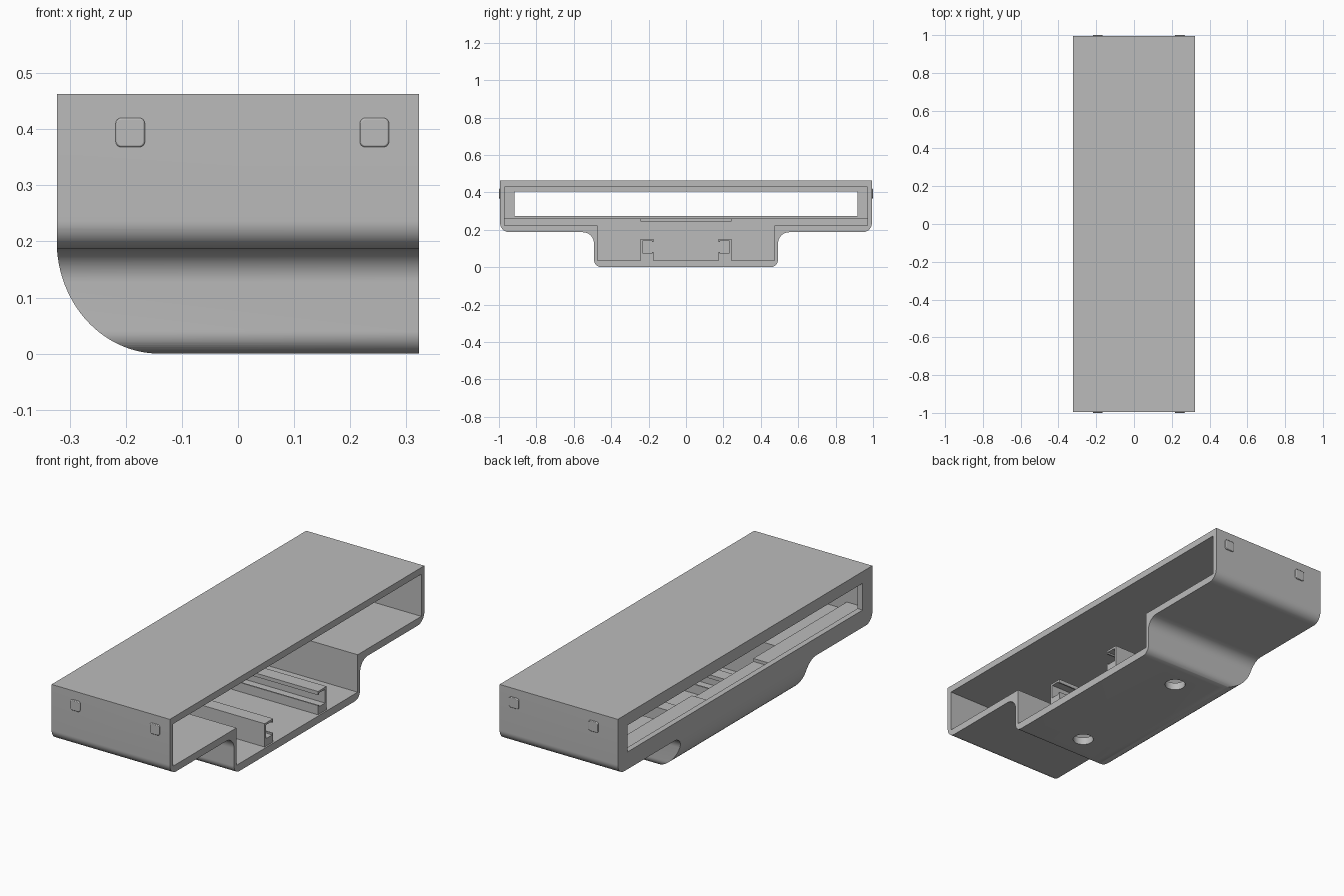
import bpy, bmesh, math
from mathutils import Vector

if "Cube" in bpy.data.objects:
    bpy.data.objects.remove(bpy.data.objects["Cube"], do_unlink=True)

grey = bpy.data.materials.new("plain grey")
grey.use_nodes = True
GREY = (0.5, 0.5, 0.5, 1)
grey.diffuse_color = GREY
grey.node_tree.nodes["Principled BSDF"].inputs["Base Color"].default_value = GREY


def arc(cu, cv, ru, rv, start, end, n=12):
    angles = [math.radians(start + (end - start) * i / n) for i in range(n + 1)]
    return [(cu + ru * math.cos(a), cv + rv * math.sin(a)) for a in angles]


def prism(name, outline, low, high, axis):
    """Extrude a closed outline along x (outline is y, z), y (x, z) or z (x, y)."""
    def place(u, v, w):
        return {"x": (w, u, v), "y": (u, w, v), "z": (u, v, w)}[axis]
    bm = bmesh.new()
    face = bm.faces.new([bm.verts.new(place(u, v, low)) for u, v in outline])
    new = bmesh.ops.extrude_face_region(bm, geom=[face])["geom"]
    shift = Vector(place(0, 0, high - low))
    bmesh.ops.translate(bm, vec=shift, verts=[g for g in new if isinstance(g, bmesh.types.BMVert)])
    bmesh.ops.recalc_face_normals(bm, faces=bm.faces)
    mesh = bpy.data.meshes.new(name)
    bm.to_mesh(mesh)
    bm.free()
    mesh.materials.append(grey)
    obj = bpy.data.objects.new(name, mesh)
    bpy.context.collection.objects.link(obj)
    return obj


def rect(u0, u1, v0, v1):
    return [(u0, v0), (u1, v0), (u1, v1), (u0, v1)]


def mirrored(half):
    return half + [(-u, v) for u, v in reversed(half)]


def select(obj):
    bpy.ops.object.select_all(action="DESELECT")
    obj.select_set(True)
    bpy.context.view_layer.objects.active = obj


def boolean(target, tool, operation="DIFFERENCE"):
    mod = target.modifiers.new("cut", "BOOLEAN")
    mod.object, mod.operation, mod.solver = tool, operation, "EXACT"
    select(target)
    bpy.ops.object.modifier_apply(modifier=mod.name)
    bpy.data.objects.remove(tool, do_unlink=True)


def smooth(obj):
    select(obj)
    bpy.ops.object.shade_smooth_by_angle(angle=math.radians(30))


X, Y, TOP = 0.323, 0.994, 0.463      # half width, half length, height
WING, SHELF, BACK = 0.187, 0.26, -0.2

# Outer shell: wide upper box with a narrower belly, blended by fillets
half = [(Y, TOP)]
half += arc(Y - 0.05, WING + 0.05, 0.05, 0.05, 0, -90)
half += arc(0.552, WING - 0.06, 0.06, 0.06, 90, 180)
half += arc(0.452, 0.04, 0.04, 0.04, 0, -90)
shell = prism("shell", mirrored(half), -X, X, "x")

# Sweep the belly up to the window side
side = [(-X, TOP), (X, TOP), (X, 0)] + arc(-0.14, 0.2, X - 0.14, 0.2, 270, 180, 32)
boolean(shell, prism("side_shape", side, -1.2, 1.2, "y"), "INTERSECT")

# Main cavity, open on the +x side
cavity = mirrored([(0.97, 0.43), (0.97, 0.222), (0.473, 0.222), (0.473, 0.037)])
boolean(shell, prism("cavity_cutter", cavity, BACK, X + 0.1, "x"))

# Space above the shelf, its shallow recess and the long window
boolean(shell, prism("shelf_cutter", rect(-0.97, 0.97, SHELF, 0.43), -0.295, BACK + 0.02, "x"))
boolean(shell, prism("recess_cutter", rect(-0.24, 0.24, 0.245, 0.3), -0.285, BACK + 0.02, "x"))
boolean(shell, prism("window_cutter", rect(-0.918, 0.918, 0.273, 0.405), -0.4, -0.25, "x"))

# Screw holes through the belly floor
for s in (-1, 1):
    hole = arc(0.03, 0.34 * s, 0.048, 0.048, 0, 360, 32)[:-1]
    boolean(shell, prism("hole_cutter", hole, -0.1, 0.1, "z"))
smooth(shell)

# Pair of channel rails facing each other on the belly floor
for s, label in ((-1, "front"), (1, "back")):
    channel = [(0.242, 0.034), (0.242, 0.152), (0.175, 0.152), (0.175, 0.134), (0.182, 0.134),
               (0.182, 0.142), (0.23, 0.142), (0.23, 0.074), (0.182, 0.074), (0.182, 0.082),
               (0.175, 0.082), (0.175, 0.034)]
    prism(label + "_rail", [(u * s, v) for u, v in channel], BACK - 0.01, 0.315, "x")

# Small rounded studs on both ends
R, H = 0.01, 0.026
for s, label in ((-1, "front"), (1, "back")):
    for cx in (-0.192, 0.243):
        corners = ((1, 1, 0), (-1, 1, 90), (-1, -1, 180), (1, -1, 270))
        outline = [p for a, b, t in corners
                   for p in arc(cx + a * (H - R), 0.394 + b * (H - R), R, R, t, t + 90, 6)]
        low, high = sorted((s * 0.985, s * 1.0))
        stud = prism(label + "_stud", outline, low, high, "y")
        bevel = stud.modifiers.new("soft edge", "BEVEL")
        bevel.width, bevel.segments = 0.003, 2
        smooth(stud)
